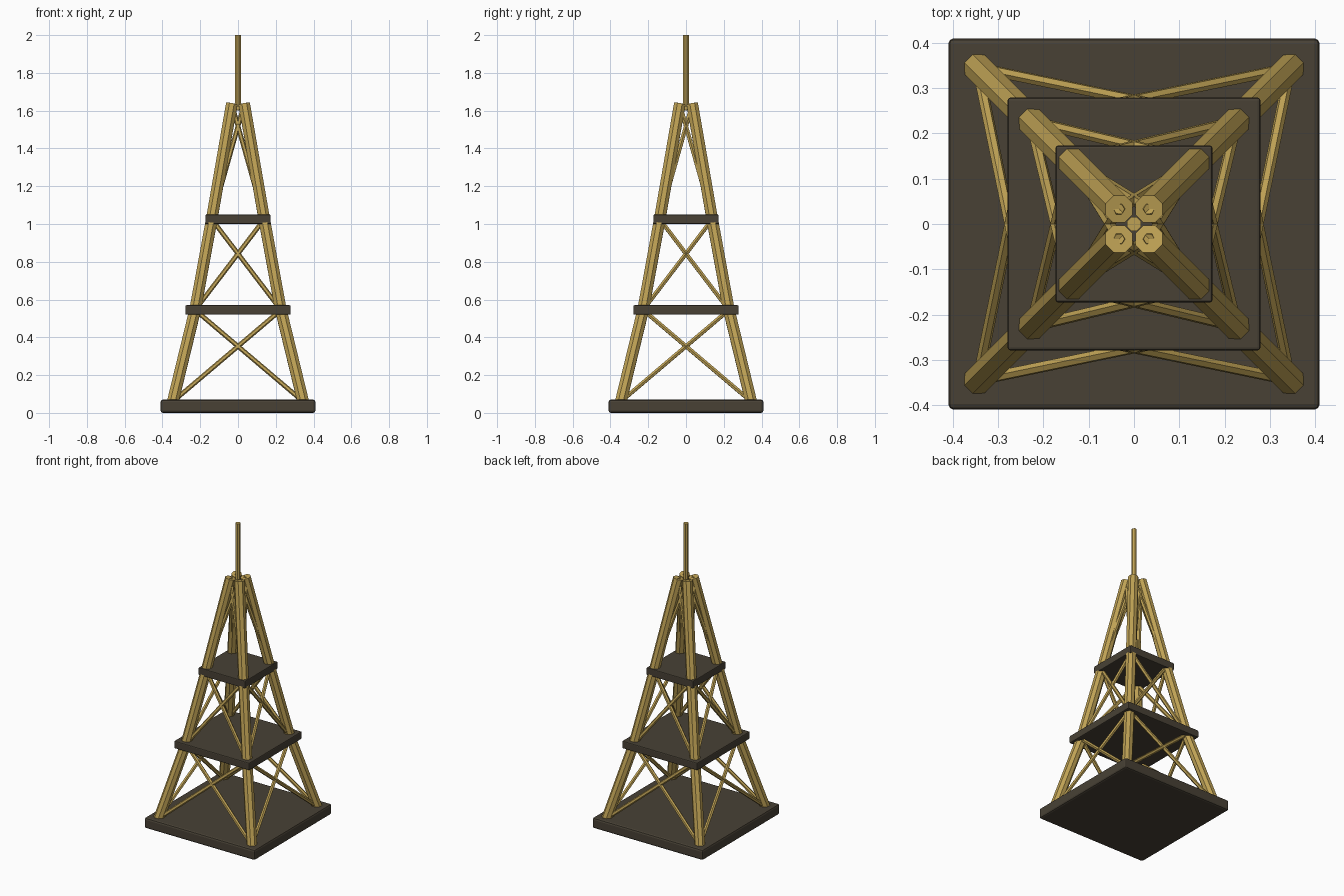
import bpy, math
from mathutils import Vector, Matrix

if "Cube" in bpy.data.objects:
    bpy.data.objects.remove(bpy.data.objects["Cube"])


def material(name, color):
    m = bpy.data.materials.new(name)
    m.diffuse_color = color
    m.use_nodes = True
    m.node_tree.nodes["Principled BSDF"].inputs["Base Color"].default_value = m.diffuse_color
    return m


GOLD = material("brass", (0.52, 0.36, 0.09, 1))
DARK = material("dark_stone", (0.065, 0.053, 0.036, 1))


def rod(name, a, b, radius, sides=8):
    """Straight faceted bar from a to b, one flat turned towards each axis."""
    a, b = Vector(a), Vector(b)
    d = b - a
    bpy.ops.mesh.primitive_cylinder_add(vertices=sides, radius=radius, depth=d.length)
    o = bpy.context.object
    o.name = name
    o.data.transform(Matrix.Rotation(math.pi / sides, 4, 'Z'))
    o.rotation_mode = 'QUATERNION'
    o.rotation_quaternion = Vector((0, 0, 1)).rotation_difference(d)
    o.location = (a + b) / 2
    o.data.materials.append(GOLD)
    return o


def slab(name, half, z0, z1, bevel):
    bpy.ops.mesh.primitive_cube_add(size=1, location=(0, 0, (z0 + z1) / 2))
    o = bpy.context.object
    o.name = name
    o.data.transform(Matrix.Diagonal((2 * half, 2 * half, z1 - z0, 1)))
    m = o.modifiers.new("edge_bevel", 'BEVEL')
    m.width = bevel
    m.segments = 2
    o.data.materials.append(DARK)


# Base and platforms
slab("base", 0.41, 0.0, 0.07, 0.012)
slab("lower_platform", 0.279, 0.52, 0.57, 0.006)
slab("upper_platform", 0.173, 1.0, 1.05, 0.005)

# Leg centre line: (distance from the axis in x and y, height)
levels = [(0.345, 0.06), (0.227, 0.545), (0.139, 1.025), (0.033, 1.635)]
corners = [(1, 1), (-1, 1), (-1, -1), (1, -1)]


def point(corner, level):
    r, z = level
    return (corner[0] * r, corner[1] * r, z)


for n, (low, high) in enumerate(zip(levels, levels[1:]), 1):
    for i, c in enumerate(corners):
        nxt = corners[(i + 1) % 4]
        # Leg section, then the crossed braces of the adjoining side
        rod(f"leg_{n}_{i}", point(c, low), point(c, high), 0.033)
        rod(f"brace_{n}_{i}_a", point(c, low), point(nxt, high), 0.0125, 6)
        rod(f"brace_{n}_{i}_b", point(nxt, low), point(c, high), 0.0125, 6)

# Mast
rod("mast", (0, 0, 1.6), (0, 0, 2.0), 0.0165)
